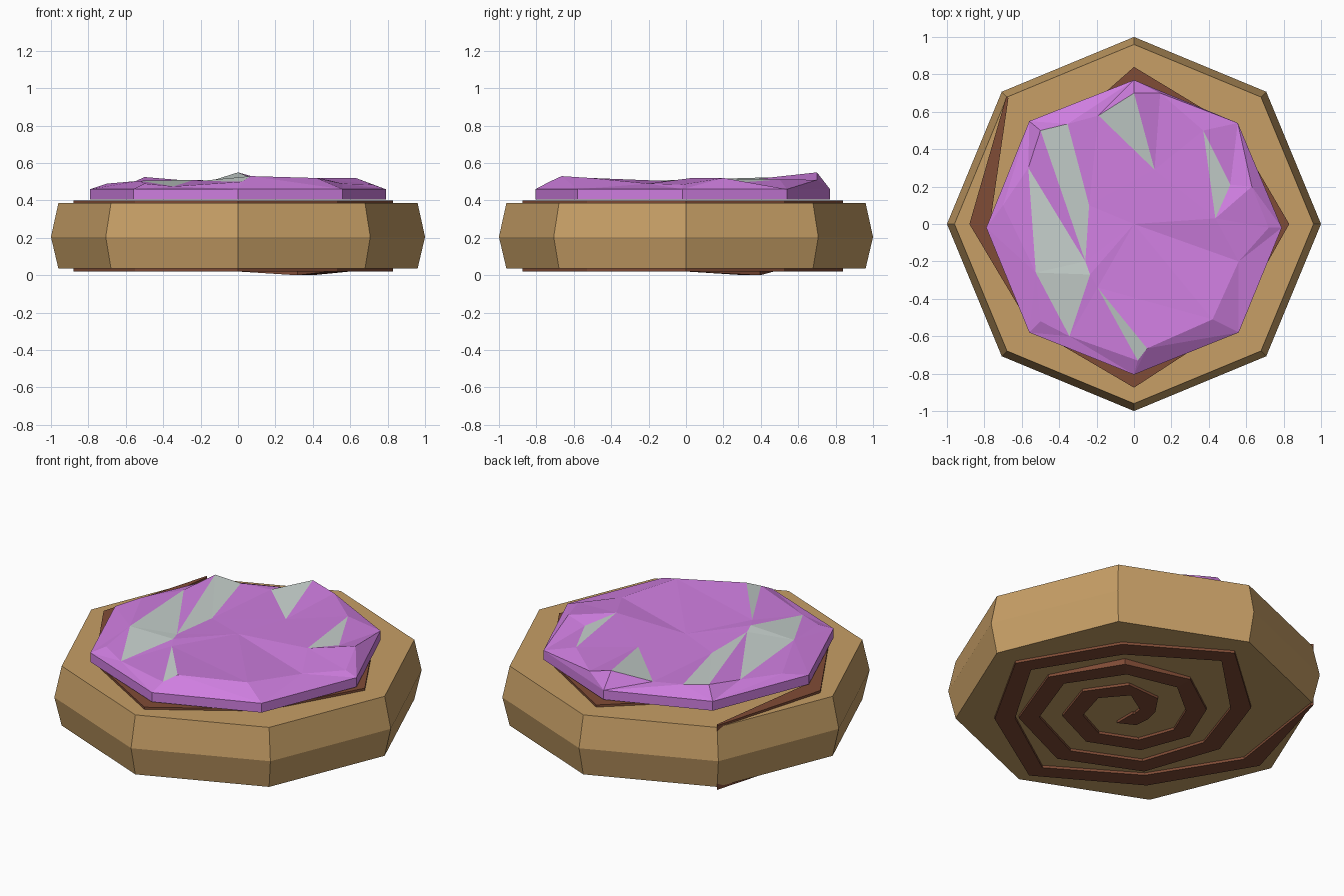
import bpy, bmesh, math
from mathutils import Vector
from mathutils.geometry import delaunay_2d_cdt, intersect_point_tri_2d

if "Cube" in bpy.data.objects:
    bpy.data.objects.remove(bpy.data.objects["Cube"])


def material(name, r, g, b):
    m = bpy.data.materials.new(name)
    lin = [(c / 255 / 12.92) if c < 11 else ((c / 255 + 0.055) / 1.055) ** 2.4 for c in (r, g, b)]
    m.diffuse_color = (*lin, 1)
    m.use_nodes = True
    m.node_tree.nodes["Principled BSDF"].inputs["Base Color"].default_value = m.diffuse_color
    return m


dough = material("golden_dough", 199, 159, 102)
cinnamon = material("cinnamon_brown", 128, 76, 54)
pink = material("pink_icing", 207, 126, 224)
grey = material("pale_grey_icing", 198, 208, 204)


def finish(name, bm, *mats):
    bmesh.ops.recalc_face_normals(bm, faces=bm.faces)
    me = bpy.data.meshes.new(name)
    bm.to_mesh(me)
    bm.free()
    for m in mats:
        me.materials.append(m)
    ob = bpy.data.objects.new(name, me)
    bpy.context.collection.objects.link(ob)
    return ob


def polar(bm, r, deg, z):
    a = math.radians(deg)
    return bm.verts.new((r * math.cos(a), r * math.sin(a), z))


def bridge(bm, a, b):
    for i in range(len(a)):
        j = (i + 1) % len(a)
        bm.faces.new((a[i], a[j], b[j], b[i]))


# bun body: octagon bulging at mid height
bm = bmesh.new()
rings = [[polar(bm, r, 45 * i, z) for i in range(8)]
         for r, z in ((0.96, 0.035), (1.0, 0.205), (0.96, 0.387))]
bridge(bm, rings[0], rings[1])
bridge(bm, rings[1], rings[2])
bm.faces.new(rings[0])
bm.faces.new(rings[2])
finish("bun", bm, dough)

# cinnamon spiral: ribbon running right through the bun, one step per 45 degrees
radii = [0.965, 0.88, 0.78, 0.875, 0.75, 0.83, 0.74, 0.84,
         0.63, 0.60, 0.63, 0.64, 0.62, 0.60, 0.56, 0.47,
         0.39, 0.39, 0.40, 0.40, 0.385, 0.36, 0.30, 0.20,
         0.115, 0.10, 0.13, 0.14]
bm = bmesh.new()
sections = []
for i, r in enumerate(radii):
    deg = 135 + 45 * i
    w = 0.015 if i == 0 else (0.11 if i < 23 else min(0.15, r - 0.01))
    dip = 0.02 if i == 14 else 0
    sections.append([polar(bm, r, deg, 0.02 - dip), polar(bm, r - w, deg, 0.02 - dip),
                     polar(bm, r - w, deg, 0.4), polar(bm, r, deg, 0.4)])
for a, b in zip(sections, sections[1:]):
    bridge(bm, a, b)
bm.faces.new(sections[0])
bm.faces.new(sections[-1])
finish("cinnamon_spiral", bm, cinnamon)

# icing: faceted top with pale patches, short skirt below
rim = [(0.79, -0.02), (0.555, 0.54), (0, 0.77), (-0.56, 0.55),
       (-0.79, -0.02), (-0.56, -0.58), (0, -0.805), (0.56, -0.58)]
bumps = [(0.07, -0.665, 0.53), (0.42, -0.51, 0.52), (0.56, -0.2, 0.49), (0.63, 0.2, 0.52),
         (0.14, 0.7, 0.51), (-0.7, 0.1, 0.49), (-0.5, -0.52, 0.49), (0.72, -0.02, 0.485),
         (0.0, 0.0, 0.50)]
patches = [
    [(-0.19, 0.58, 0.49), (0, 0.7, 0.55), (0.11, 0.29, 0.505)],
    [(0.37, 0.5, 0.512), (0.515, 0.21, 0.49), (0.435, 0.03, 0.52)],
    [(-0.5, 0.5, 0.525), (-0.355, 0.535, 0.50), (-0.24, 0.1, 0.49), (-0.26, -0.2, 0.505)],
    [(-0.565, 0.3, 0.495), (-0.26, -0.2, 0.505), (-0.235, -0.27, 0.51),
     (-0.345, -0.6, 0.475), (-0.525, -0.26, 0.505)],
    [(-0.195, -0.34, 0.505), (0.07, -0.665, 0.53), (0.02, -0.73, 0.50)],
]
pts = []
for p in [(x, y, 0.46) for x, y in rim] + bumps + [p for q in patches for p in q]:
    if p not in pts:
        pts.append(p)
edges = [(i, (i + 1) % 8) for i in range(8)]
for q in patches:
    ids = [pts.index(p) for p in q]
    edges += list(zip(ids, ids[1:] + ids[:1]))
vs, _, tris, orig, _, _ = delaunay_2d_cdt([Vector(p[:2]) for p in pts], edges, [], 0, 1e-5)
bm = bmesh.new()
top = [bm.verts.new((v.x, v.y, pts[o[0]][2] if o else 0.5)) for v, o in zip(vs, orig)]
for t in tris:
    f = bm.faces.new([top[i] for i in t])
    c = f.calc_center_median().to_2d()
    for q in patches:
        q2 = [Vector(p[:2]) for p in q]
        if any(intersect_point_tri_2d(c, q2[0], q2[k], q2[k + 1]) for k in range(1, len(q2) - 1)):
            f.material_index = 1
low = {}
for e in [e for e in bm.edges if e.is_boundary]:
    a, b = e.verts
    for v in (a, b):
        if v not in low:
            low[v] = bm.verts.new((v.co.x, v.co.y, 0.405))
    bm.faces.new((a, b, low[b], low[a]))
base = sorted(low.values(), key=lambda v: math.atan2(v.co.y, v.co.x))
bm.faces.new(base)
finish("icing", bm, pink, grey)
